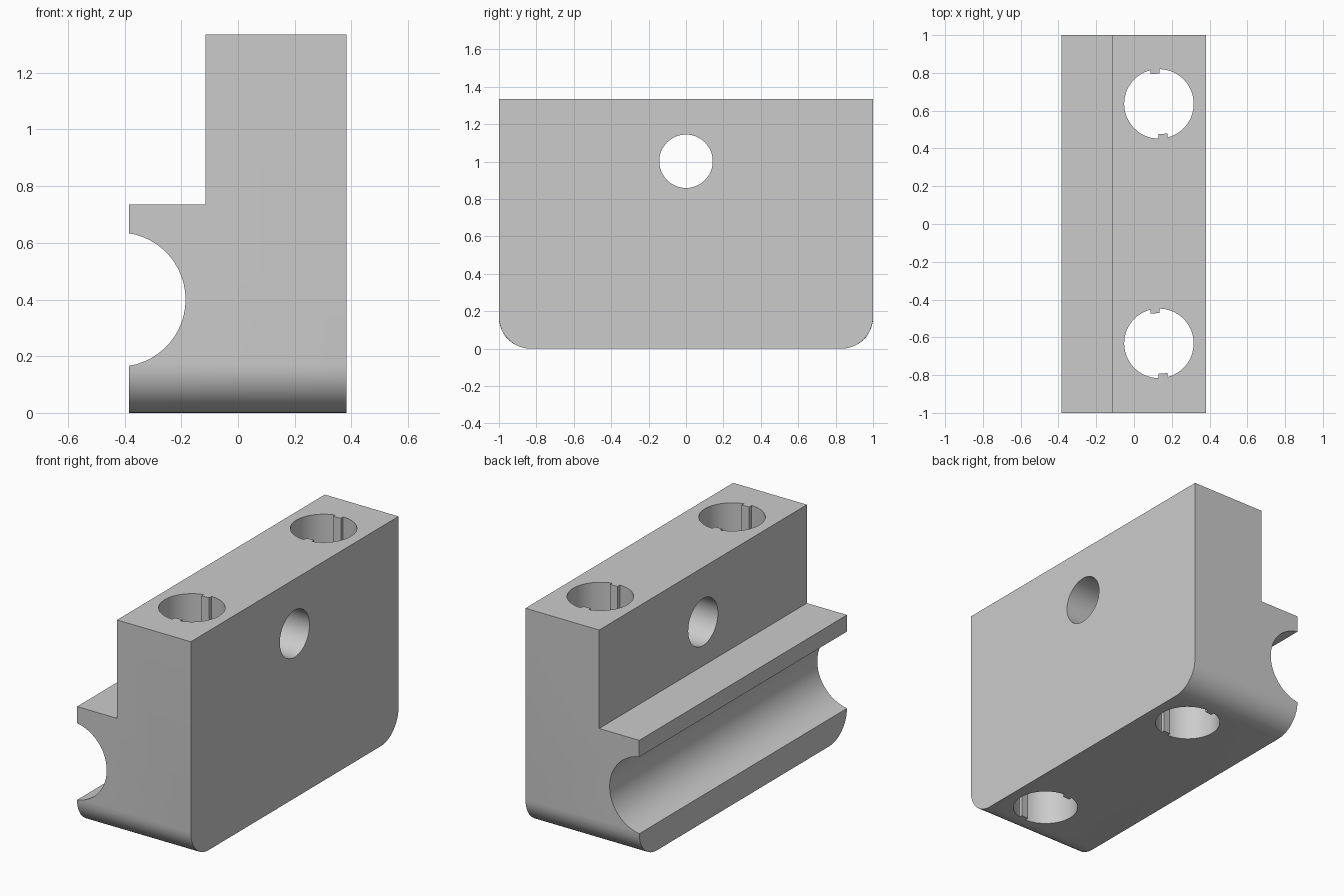
import bpy
import bmesh
import math
from mathutils import Matrix, Vector

cube = bpy.data.objects.get("Cube")
if cube:
    bpy.data.objects.remove(cube, do_unlink=True)

grey = bpy.data.materials.new("plain grey")
grey.use_nodes = True
colour = (0.6, 0.6, 0.6, 1)
grey.diffuse_color = colour
grey.node_tree.nodes["Principled BSDF"].inputs["Base Color"].default_value = colour


def arc(cx, cy, r, start, end, steps):
    angles = [start + (end - start) * i / steps for i in range(steps + 1)]
    return [(cx + r * math.cos(a), cy + r * math.sin(a)) for a in angles]


def prism(name, outline, axes, depth):
    """Extrude a flat outline; axes maps outline u, v and depth w to space."""
    bm = bmesh.new()
    u, v, w = (Vector(a) for a in axes)
    base = bm.faces.new([bm.verts.new(u * p + v * q + w * depth[0]) for p, q in outline])
    grown = bmesh.ops.extrude_face_region(bm, geom=[base])["geom"]
    moved = [g for g in grown if isinstance(g, bmesh.types.BMVert)]
    bmesh.ops.translate(bm, verts=moved, vec=w * (depth[1] - depth[0]))
    bmesh.ops.recalc_face_normals(bm, faces=bm.faces)
    mesh = bpy.data.meshes.new(name)
    bm.to_mesh(mesh)
    bm.free()
    mesh.materials.append(grey)
    obj = bpy.data.objects.new(name, mesh)
    bpy.context.collection.objects.link(obj)
    return obj


X, Y, Z = (1, 0, 0), (0, 1, 0), (0, 0, 1)
LEFT, RIGHT, STEP, TOP = -0.385, 0.382, -0.115, 1.335

# Stepped block with a half-round channel along one side
r, cx, cz = 0.237, -0.422, 0.4
a = math.acos((LEFT - cx) / r)
section = [(LEFT, 0), (RIGHT, 0), (RIGHT, TOP), (STEP, TOP), (STEP, 0.735), (LEFT, 0.735)]
section += arc(cx, cz, r, a, -a, 24)
block = prism("block", section, (X, Z, Y), (-1, 1))

# Rounded lower end edges
bm = bmesh.new()
bm.from_mesh(block.data)
ends = [e for e in bm.edges if all(abs(v.co.z) < 1e-5 for v in e.verts)
        and abs(e.verts[0].co.y - e.verts[1].co.y) < 1e-5]
bmesh.ops.bevel(bm, geom=ends, offset=0.17, segments=12, profile=0.5, affect='EDGES')
bm.to_mesh(block.data)
bm.free()

# Upright bores with two narrow ribs left standing on opposite walls
half = math.pi / 2
R, rib = 0.184, 0.157
lo, hi = -0.045, 0.003
side = arc(0, 0, R, -half + math.asin(-lo / R), math.acos(hi / R), 28)
side += [(hi, rib + 0.004), (lo, rib)]
bore = side + [(-p, -q) for p, q in side]
cutters = []
for y in (-0.632, 0.636):
    cutters.append(prism("bore_cutter", [(p + 0.132, q + y) for p, q in bore],
                         (X, Y, Z), (-0.1, TOP + 0.1)))

# Cross hole through the upper wall
cross = arc(0, 1.002, 0.143, 0, 2 * math.pi, 48)[:-1]
cutters.append(prism("cross_hole_cutter", cross, (Y, Z, X), (-0.6, 0.6)))

bpy.context.view_layer.objects.active = block
block.select_set(True)
for cutter in cutters:
    cutter.hide_render = True
    cut = block.modifiers.new("hole", 'BOOLEAN')
    cut.operation, cut.solver, cut.object = 'DIFFERENCE', 'EXACT', cutter
    bpy.ops.object.modifier_apply(modifier=cut.name)
    bpy.data.objects.remove(cutter, do_unlink=True)

bpy.ops.object.shade_smooth_by_angle(angle=math.radians(30))
